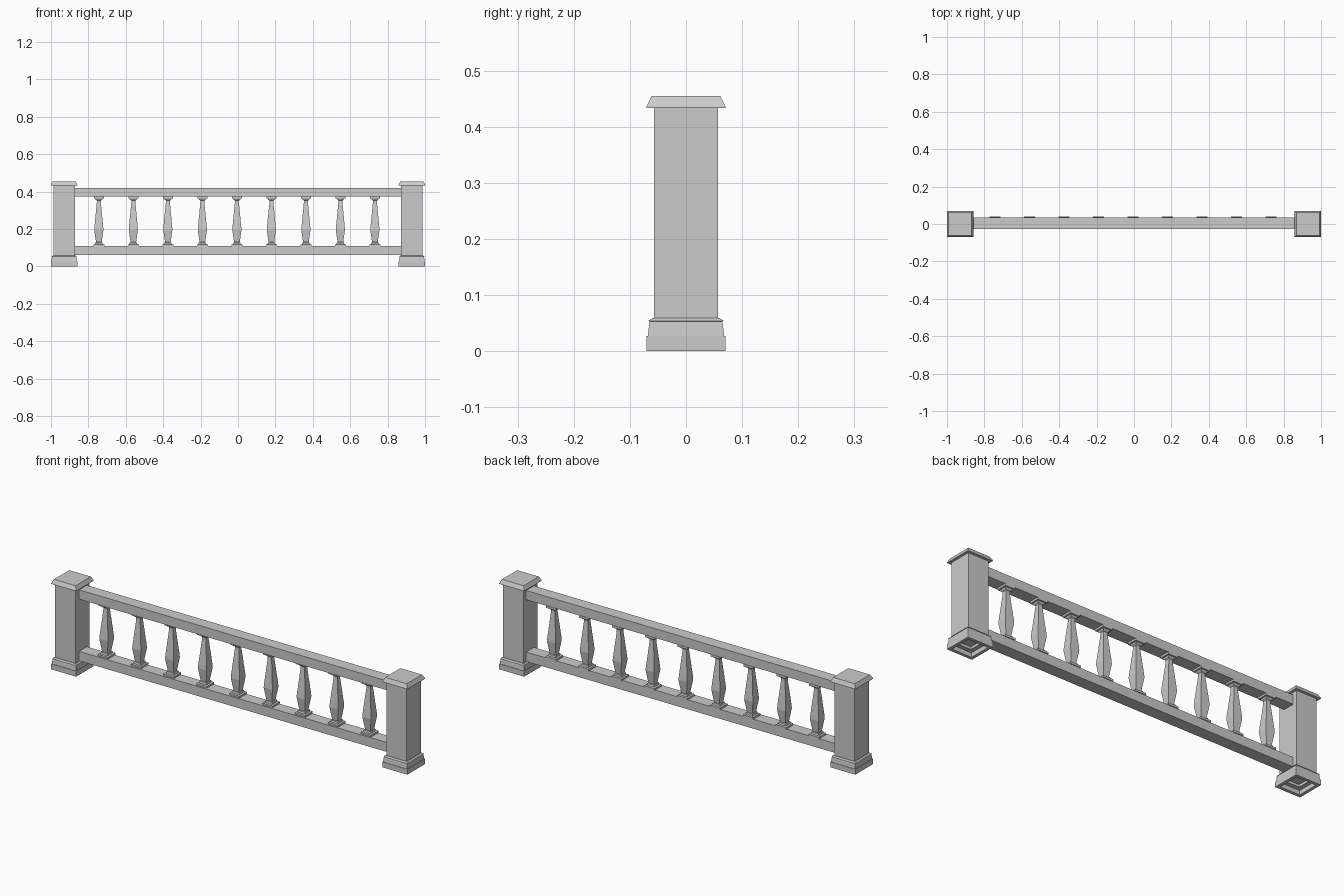
import bpy, bmesh

if "Cube" in bpy.data.objects:
    bpy.data.objects.remove(bpy.data.objects["Cube"])


def square_stack(name, cx, cy, profile, cap_start=True):
    """Stack square rings (half width, z) into one flat-faced solid."""
    bm = bmesh.new()
    rings = []
    for h, z in profile:
        rings.append([bm.verts.new((cx + sx * h, cy + sy * h, z))
                      for sx, sy in ((-1, -1), (1, -1), (1, 1), (-1, 1))])
    for a, b in zip(rings, rings[1:]):
        for i in range(4):
            j = (i + 1) % 4
            bm.faces.new((a[i], a[j], b[j], b[i]))
    if cap_start:
        bm.faces.new(rings[0][::-1])
    bm.faces.new(rings[-1])
    bmesh.ops.recalc_face_normals(bm, faces=bm.faces)
    me = bpy.data.meshes.new(name)
    bm.to_mesh(me)
    bm.free()
    ob = bpy.data.objects.new(name, me)
    bpy.context.collection.objects.link(ob)
    return ob


def box(name, lo, hi):
    bpy.ops.mesh.primitive_cube_add(size=1, location=[(a + b) / 2 for a, b in zip(lo, hi)])
    ob = bpy.context.object
    ob.name = name
    ob.scale = [b - a for a, b in zip(lo, hi)]
    return ob


# End posts: stepped recess underneath, plinth, moulding, shaft and bevelled cap
post = [(0.034, 0.035), (0.034, 0.022), (0.055, 0.022), (0.055, 0),
        (0.0705, 0), (0.0705, 0.027), (0.068, 0.027), (0.065, 0.053),
        (0.067, 0.054), (0.060, 0.059), (0.057, 0.059), (0.057, 0.433),
        (0.0705, 0.433), (0.0705, 0.436), (0.061, 0.455)]
for side, x in (("left", -0.9295), ("right", 0.9295)):
    square_stack(side + "_post", x, 0, post)

# Rails run between the post shafts
for name, z0, z1 in (("bottom_rail", 0.06, 0.108), ("top_rail", 0.373, 0.42)):
    box(name, (-0.875, -0.027, z0), (0.875, 0.035, z1))

# Square balusters with foot, tapered belly and head plate
baluster = [(0.029, 0.107), (0.029, 0.117), (0.021, 0.119), (0.019, 0.128),
            (0.015, 0.129), (0.0245, 0.195), (0.023, 0.215), (0.011, 0.340),
            (0.011, 0.352), (0.018, 0.357), (0.020, 0.362),
            (0.027, 0.363), (0.027, 0.374)]
for i in range(9):
    square_stack(f"baluster_{i + 1}", -0.744 + 0.1845 * i, 0.010, baluster)
